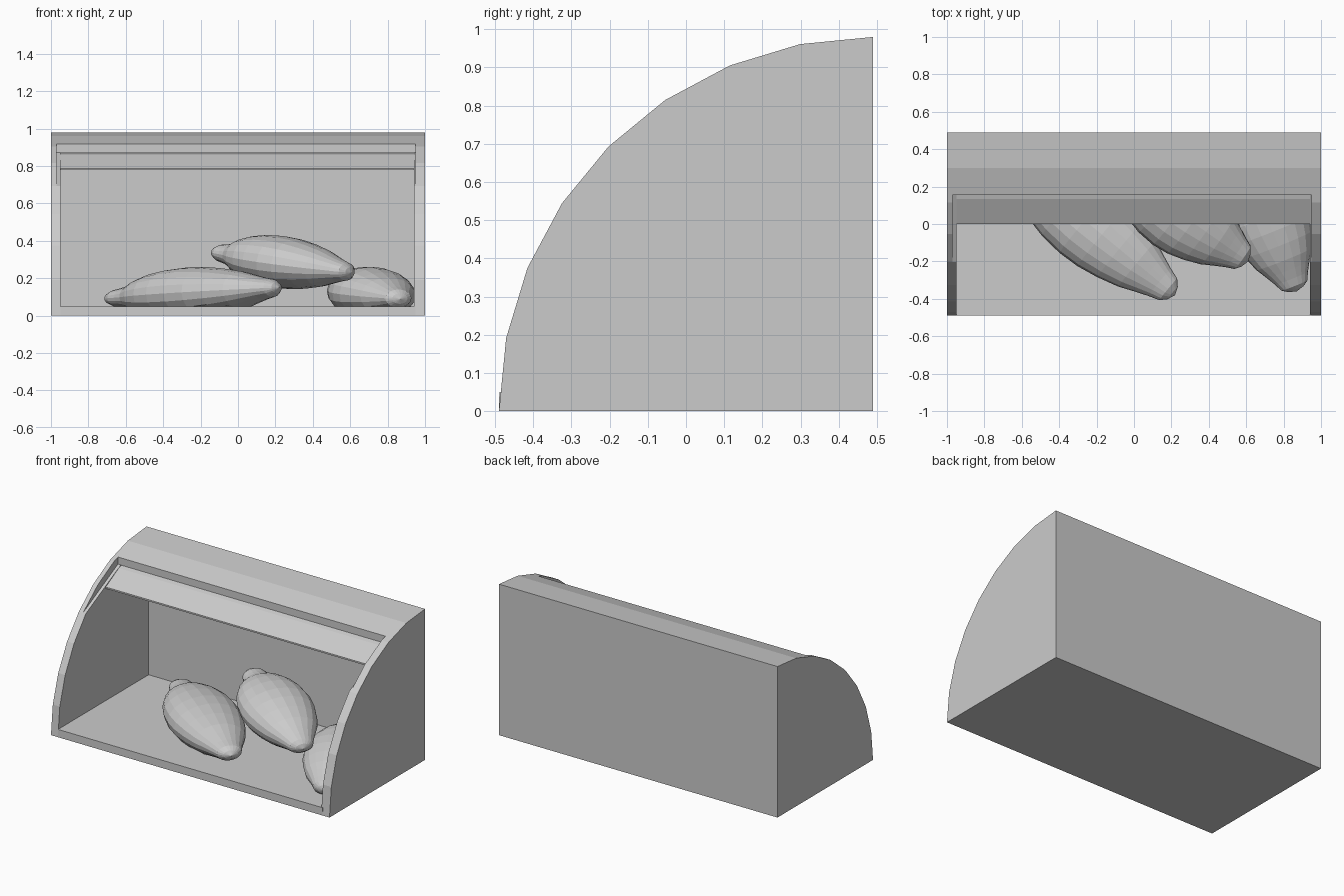
import bpy, bmesh, math
from mathutils import Vector

cube = bpy.data.objects.get("Cube")
if cube:
    bpy.data.objects.remove(cube)

grey = bpy.data.materials.new("light grey")
grey.use_nodes = True
COLOUR = (0.6, 0.6, 0.6, 1)
grey.diffuse_color = COLOUR
grey.node_tree.nodes["Principled BSDF"].inputs["Base Color"].default_value = COLOUR

BACK, RADIUS, WALL = 0.49, 0.98, 0.05
LEFT_IN, RIGHT_IN = 0.95, -0.95
OPENING = 0.155


def finish(name, bm):
    bmesh.ops.recalc_face_normals(bm, faces=bm.faces)
    mesh = bpy.data.meshes.new(name)
    bm.to_mesh(mesh)
    bm.free()
    mesh.materials.append(grey)
    obj = bpy.data.objects.new(name, mesh)
    bpy.context.collection.objects.link(obj)
    return obj


def extrude_x(name, profile, x0, x1):
    """Prism from a (y, z) outline between two x positions."""
    bm = bmesh.new()
    face = bm.faces.new([bm.verts.new((x0, y, z)) for y, z in profile])
    geom = bmesh.ops.extrude_face_region(bm, geom=[face])["geom"]
    moved = [v for v in geom if isinstance(v, bmesh.types.BMVert)]
    bmesh.ops.translate(bm, verts=moved, vec=(x1 - x0, 0, 0))
    return finish(name, bm)


def arc(radius):
    """Eight-segment quarter circle, front bottom to back top."""
    steps = [math.radians(90 * i / 8) for i in range(9)]
    return [(BACK - radius * math.cos(a), radius * math.sin(a)) for a in steps]


def arc_behind(radius, y_cut):
    """The part of the arc behind y_cut, with a clean cut point."""
    pts = arc(radius)
    for i, (a, b) in enumerate(zip(pts, pts[1:])):
        if a[0] <= y_cut < b[0]:
            f = (y_cut - a[0]) / (b[0] - a[0])
            return [(y_cut, a[1] + f * (b[1] - a[1]))] + pts[i + 1:]


# Side walls: full outer plates, inner layers notched beside the door
outline = arc(RADIUS) + [(BACK, 0)]
roof = arc_behind(RADIUS, OPENING)
notched = arc(RADIUS)[:5] + [(OPENING, 0.872)] + roof + [(BACK, 0)]
extrude_x("right_side_outer", outline, -1, -0.97)
extrude_x("right_side_inner", notched, -0.97, RIGHT_IN)
extrude_x("left_side_outer", outline, LEFT_IN, 1)
extrude_x("left_side_inner", notched, 0.94, LEFT_IN)

# Floor, back wall and fixed curved roof
extrude_x("floor", [(-BACK, 0), (BACK, 0), (BACK, WALL), (-BACK + 0.001, WALL)],
          RIGHT_IN, LEFT_IN)
extrude_x("back_wall", [(BACK - WALL, WALL), (BACK, WALL), (BACK, RADIUS),
                        (BACK - WALL, 0.96)], RIGHT_IN, LEFT_IN)
extrude_x("roof", roof + arc_behind(RADIUS - 0.045, OPENING)[::-1],
          RIGHT_IN, LEFT_IN)

# Rolled-up door tucked under the roof
door = arc_behind(RADIUS - 0.05, 0.0)[:-1]
extrude_x("door", door + [(y, z - 0.01) for y, z in door[::-1]], RIGHT_IN, LEFT_IN)

# Loaves: position along the axis, and share of the full girth
LOAF = [(0.015, 0.2), (0.05, 0.32), (0.1, 0.38), (0.14, 0.45), (0.2, 0.66),
        (0.28, 0.84), (0.37, 0.95), (0.48, 1), (0.58, 0.97), (0.68, 0.87),
        (0.78, 0.72), (0.85, 0.56), (0.91, 0.43), (0.96, 0.34), (0.985, 0.2)]


def loaf(name, start, end, half_width=0.22, half_height=0.14, sides=20):
    start, end = Vector(start), Vector(end)
    axis = end - start
    across = axis.cross(Vector((0, 0, 1))).normalized()
    up = across.cross(axis).normalized()
    bm = bmesh.new()

    def vert(p):
        return bm.verts.new((p.x, p.y, max(p.z, WALL - 0.01)))

    rings = []
    for t, girth in LOAF:
        ring = []
        for i in range(sides):
            a = math.tau * i / sides
            ring.append(vert(start + axis * t
                             + across * (half_width * girth * math.cos(a))
                             + up * (half_height * girth * math.sin(a))))
        rings.append(ring)
    for lower, upper in zip(rings, rings[1:]):
        for i in range(sides):
            j = (i + 1) % sides
            bm.faces.new((lower[i], lower[j], upper[j], upper[i]))
    for ring, point in ((rings[0], start), (rings[-1], end)):
        tip = vert(point)
        for i in range(sides):
            bm.faces.new((ring[i], ring[(i + 1) % sides], tip))
    return finish(name, bm)


loaf("long_loaf", (-0.70, 0.38, 0.09), (0.22, -0.38, 0.15))
loaf("top_loaf", (-0.13, 0.32, 0.34), (0.61, -0.20, 0.23))
loaf("corner_loaf", (0.56, 0.42, 0.15), (0.87, -0.36, 0.09))
